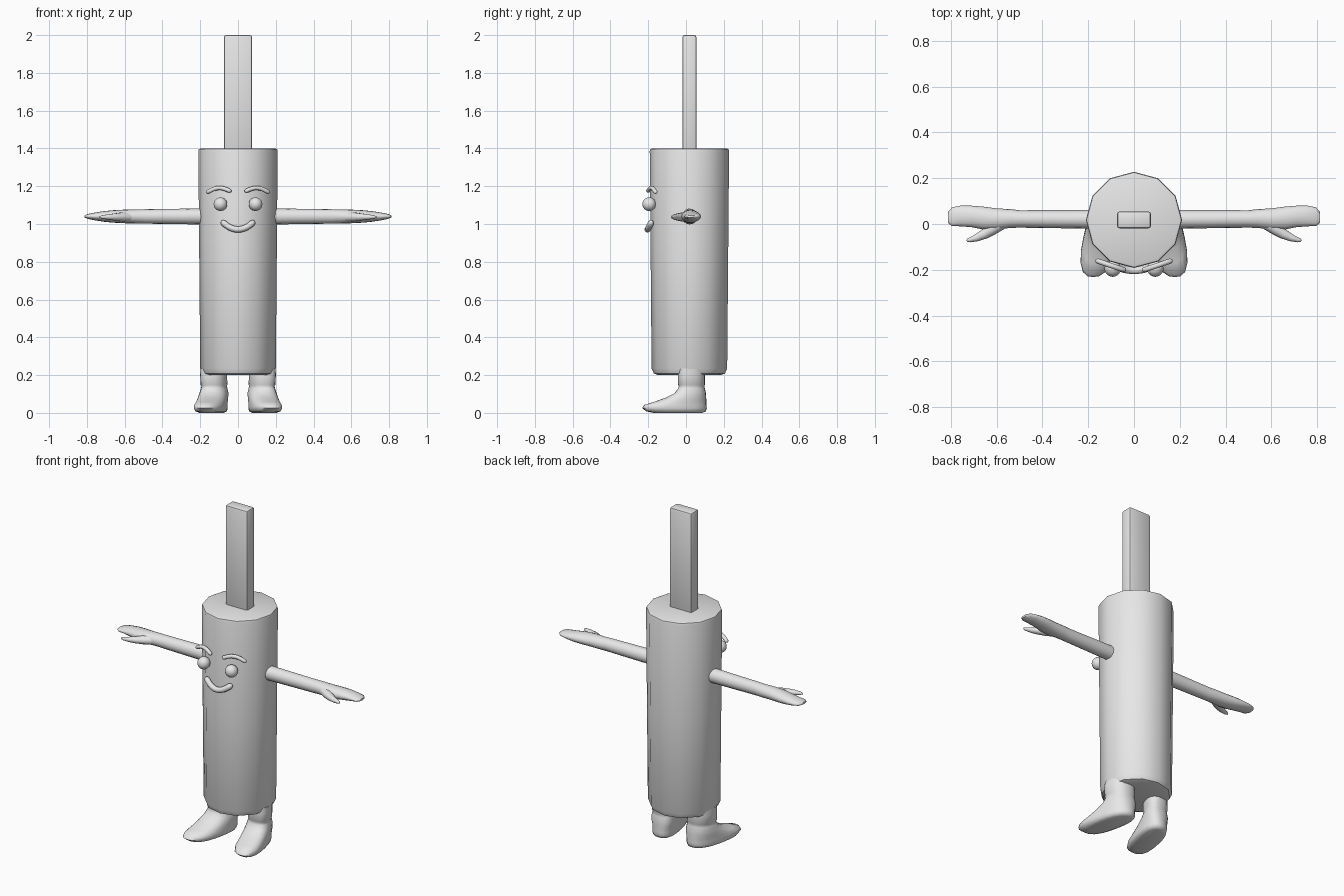
import bpy, bmesh, math
from mathutils import Vector

if "Cube" in bpy.data.objects:
    bpy.data.objects.remove(bpy.data.objects["Cube"])

grey = bpy.data.materials.new("light_grey")
grey.diffuse_color = (0.8, 0.8, 0.8, 1)
grey.use_nodes = True
grey.node_tree.nodes["Principled BSDF"].inputs["Base Color"].default_value = grey.diffuse_color


def add_object(name, bm, angle=40):
    bmesh.ops.recalc_face_normals(bm, faces=bm.faces)
    mesh = bpy.data.meshes.new(name)
    bm.to_mesh(mesh)
    bm.free()
    mesh.materials.append(grey)
    ob = bpy.data.objects.new(name, mesh)
    bpy.context.collection.objects.link(ob)
    bpy.ops.object.select_all(action='DESELECT')
    ob.select_set(True)
    bpy.context.view_layer.objects.active = ob
    bpy.ops.object.shade_smooth_by_angle(angle=math.radians(angle))
    return ob


def loft(name, rings, angle=40):
    """Skin a list of equal-length rings and cap both ends."""
    bm = bmesh.new()
    rows = [[bm.verts.new(p) for p in ring] for ring in rings]
    n = len(rows[0])
    for a, b in zip(rows, rows[1:]):
        for i in range(n):
            j = (i + 1) % n
            bm.faces.new((a[i], a[j], b[j], b[i]))
    bm.faces.new(rows[0])
    bm.faces.new(rows[-1])
    return add_object(name, bm, angle)


def circle(n):
    return [(math.cos(2 * math.pi * i / n), math.sin(2 * math.pi * i / n)) for i in range(n)]


def tube(name, path, radius, n=10):
    """Round tube with domed ends along a path."""
    path = [Vector(p) for p in path]
    d0 = (path[0] - path[1]).normalized() * radius
    d1 = (path[-1] - path[-2]).normalized() * radius
    pts = [path[0] + d0, path[0] + d0 * 0.7] + path + [path[-1] + d1 * 0.7, path[-1] + d1]
    radii = [0.2, 0.7] + [1] * len(path) + [0.7, 0.2]
    rings = []
    for i, p in enumerate(pts):
        t = (pts[min(i + 1, len(pts) - 1)] - pts[max(i - 1, 0)]).normalized()
        u = t.cross(Vector((0, 1, 0))).normalized()
        v = t.cross(u)
        rings.append([p + (u * c + v * s) * radius * radii[i] for c, s in circle(n)])
    return loft(name, rings, 60)


CY = 0.018  # depth of the body axis

# Twelve-sided body with softened rims
body = [(0.2, 0.165), (0.208, 0.188), (0.235, 0.2), (0.8, 0.205), (1.385, 0.21), (1.396, 0.207), (1.4, 0.197)]
loft("body", [[(r * c, CY + r * s, z) for c, s in circle(12)] for z, r in body], 40)

# Stick on top
bm = bmesh.new()
bmesh.ops.create_cube(bm, size=1)
for v in bm.verts:
    v.co = Vector((v.co.x * 0.148, v.co.y * 0.074 + CY, v.co.z * 0.64 + 1.68))
bmesh.ops.bevel(bm, geom=bm.edges[:], offset=0.011, segments=2, profile=0.5, affect='EDGES')
add_object("stick", bm, 35)

# Arm and hand sections: x, centre y, half depth, half height
ARM = [(0.15, 0.02, 0.041, 0.043), (0.5, 0.022, 0.038, 0.038), (0.54, 0.024, 0.041, 0.037),
       (0.6, 0.022, 0.046, 0.036), (0.66, 0.026, 0.05, 0.033), (0.71, 0.033, 0.047, 0.028),
       (0.76, 0.035, 0.045, 0.02), (0.795, 0.032, 0.041, 0.013), (0.812, 0.029, 0.025, 0.006)]
# Thumb sections: x, y, half width, half height
THUMB = [(0.58, 0.005, 0.03, 0.026), (0.62, -0.022, 0.027, 0.024), (0.655, -0.045, 0.022, 0.019),
         (0.69, -0.062, 0.016, 0.014), (0.72, -0.071, 0.011, 0.009), (0.732, -0.074, 0.004, 0.004)]

# Foot sections: z, toe y, heel y, half width, x centre
FOOT = [(0.0, -0.17, 0.085, 0.055, 0.125), (0.008, -0.21, 0.105, 0.073, 0.126),
        (0.025, -0.232, 0.11, 0.078, 0.126), (0.042, -0.222, 0.109, 0.077, 0.126),
        (0.058, -0.17, 0.108, 0.076, 0.126), (0.08, -0.11, 0.107, 0.075, 0.126),
        (0.105, -0.06, 0.105, 0.073, 0.126), (0.13, -0.042, 0.1, 0.067, 0.126),
        (0.142, -0.038, 0.097, 0.064, 0.126), (0.15, -0.042, 0.1, 0.068, 0.127),
        (0.2, -0.042, 0.1, 0.068, 0.129), (0.235, -0.04, 0.098, 0.066, 0.13)]


def foot_ring(z, y0, y1, w, xc, side):
    ring = []
    for c, s in circle(20):
        k = (abs(c) ** 2.6 + abs(s) ** 2.6) ** (-1 / 2.6)
        y = (y0 + y1) / 2 + (y1 - y0) / 2 * s * k
        ring.append((side * (xc + w * c * k - 0.2 * (y - 0.03)), y, z))
    return ring


for side, tag in ((-1, "right"), (1, "left")):
    loft(tag + "_arm", [[(side * x, y + ry * c, 1.04 + rz * s) for c, s in circle(16)]
                        for x, y, ry, rz in ARM], 60)
    loft(tag + "_thumb", [[(side * (x + w * 0.6 * c), y + w * 0.8 * c, 1.037 + h * s) for c, s in circle(10)]
                          for x, y, w, h in THUMB], 60)
    loft(tag + "_leg", [foot_ring(*f, side) for f in FOOT], 60)

    # Eye
    bm = bmesh.new()
    bmesh.ops.create_uvsphere(bm, u_segments=20, v_segments=12, radius=0.036)
    bmesh.ops.translate(bm, verts=bm.verts, vec=(side * 0.093, -0.195, 1.105))
    add_object(tag + "_eye", bm, 60)

    # Eyebrow, arched and wrapping round the body
    brow = []
    for i in range(9):
        t = i / 8
        brow.append((side * (0.046 + 0.112 * t), -0.2 + 0.038 * t,
                     1.176 - 0.006 * t + 0.018 * math.sin(math.pi * t)))
    tube(tag + "_eyebrow", brow, 0.0115)

# Smiling mouth
smile = []
for i in range(13):
    t = i / 6 - 1
    smile.append((0.076 * t, -0.203 + 0.017 * t * t, 0.971 + 0.034 * t * t))
tube("mouth", smile, 0.0165)
